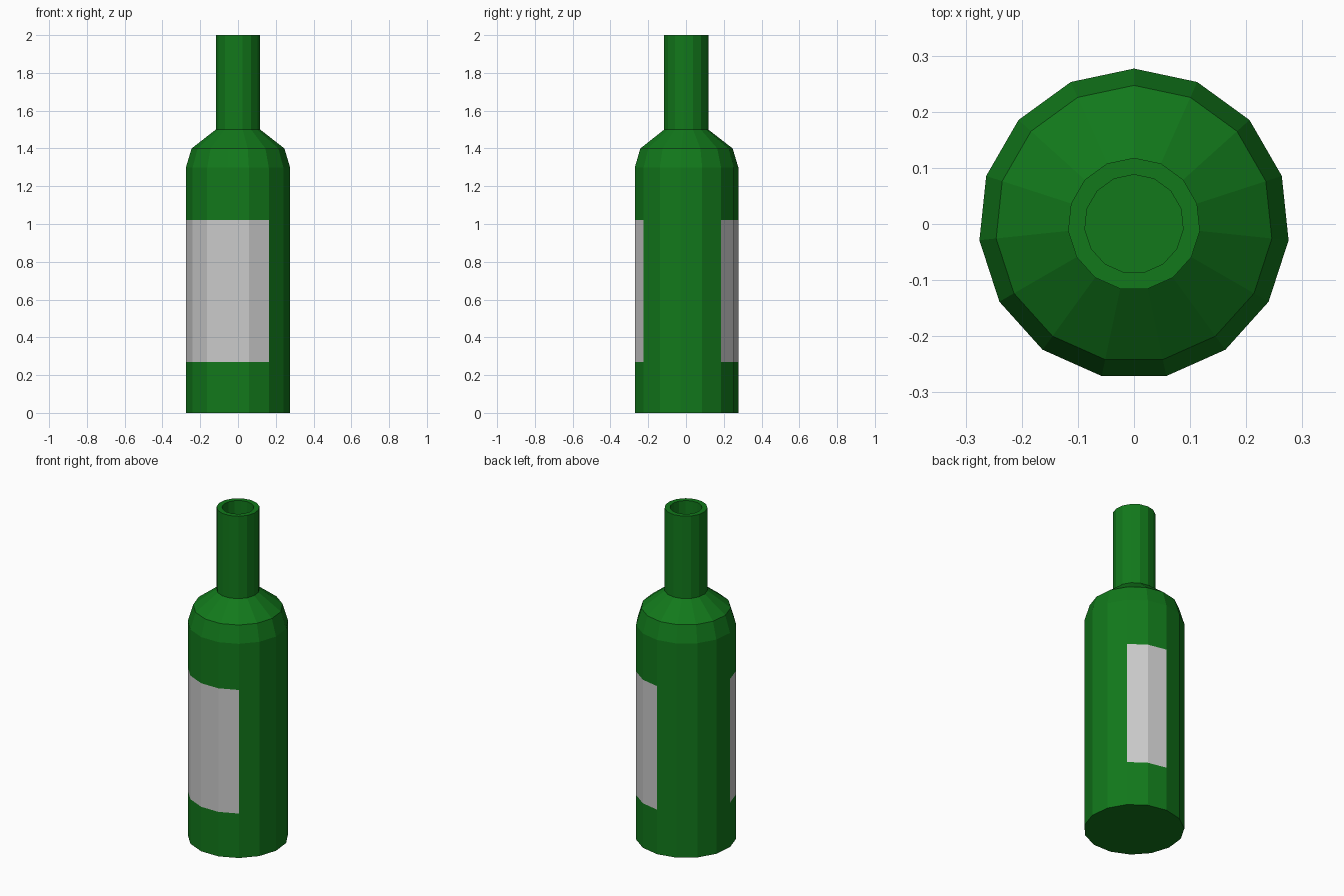
import bpy, bmesh
from math import cos, sin, radians

if "Cube" in bpy.data.objects:
    bpy.data.objects.remove(bpy.data.objects["Cube"])

SIDES = 15
STEP = 360 / SIDES


def material(name, rgb):
    m = bpy.data.materials.new(name)
    m.diffuse_color = (*rgb, 1)
    m.use_nodes = True
    m.node_tree.nodes["Principled BSDF"].inputs["Base Color"].default_value = m.diffuse_color
    return m


# Outer wall up, over the rim, then inner wall down: (radius, z)
profile = [(0.277, 0), (0.277, 0.27), (0.277, 1.02), (0.277, 1.3), (0.247, 1.4),
           (0.118, 1.5), (0.118, 2.0), (0.088, 2.0), (0.088, 1.48),
           (0.22, 1.38), (0.247, 1.29), (0.247, 0.03)]
LABEL_BAND = 1                          # profile segment holding the labels
LABEL_SIDES = {13, 14, 4, 5, 6, 7, 8}   # two facets at the back, five in front

bm = bmesh.new()
rings = []
for r, z in profile:
    rings.append([bm.verts.new((r * cos(radians(90 + STEP * i)),
                                r * sin(radians(90 + STEP * i)), z))
                  for i in range(SIDES)])

# Walls, with label facets in the second material
for k in range(len(rings) - 1):
    a, b = rings[k], rings[k + 1]
    for i in range(SIDES):
        j = (i + 1) % SIDES
        f = bm.faces.new((a[i], a[j], b[j], b[i]))
        f.material_index = int(k == LABEL_BAND and i in LABEL_SIDES)

# Base and inner floor
bm.faces.new(rings[0][::-1])
bm.faces.new(rings[-1])

mesh = bpy.data.meshes.new("bottle")
bm.to_mesh(mesh)
bm.free()
mesh.materials.append(material("green_glass", (0.006, 0.19, 0.011)))
mesh.materials.append(material("label_paper", (0.8, 0.8, 0.8)))
bottle = bpy.data.objects.new("bottle", mesh)
bpy.context.collection.objects.link(bottle)
